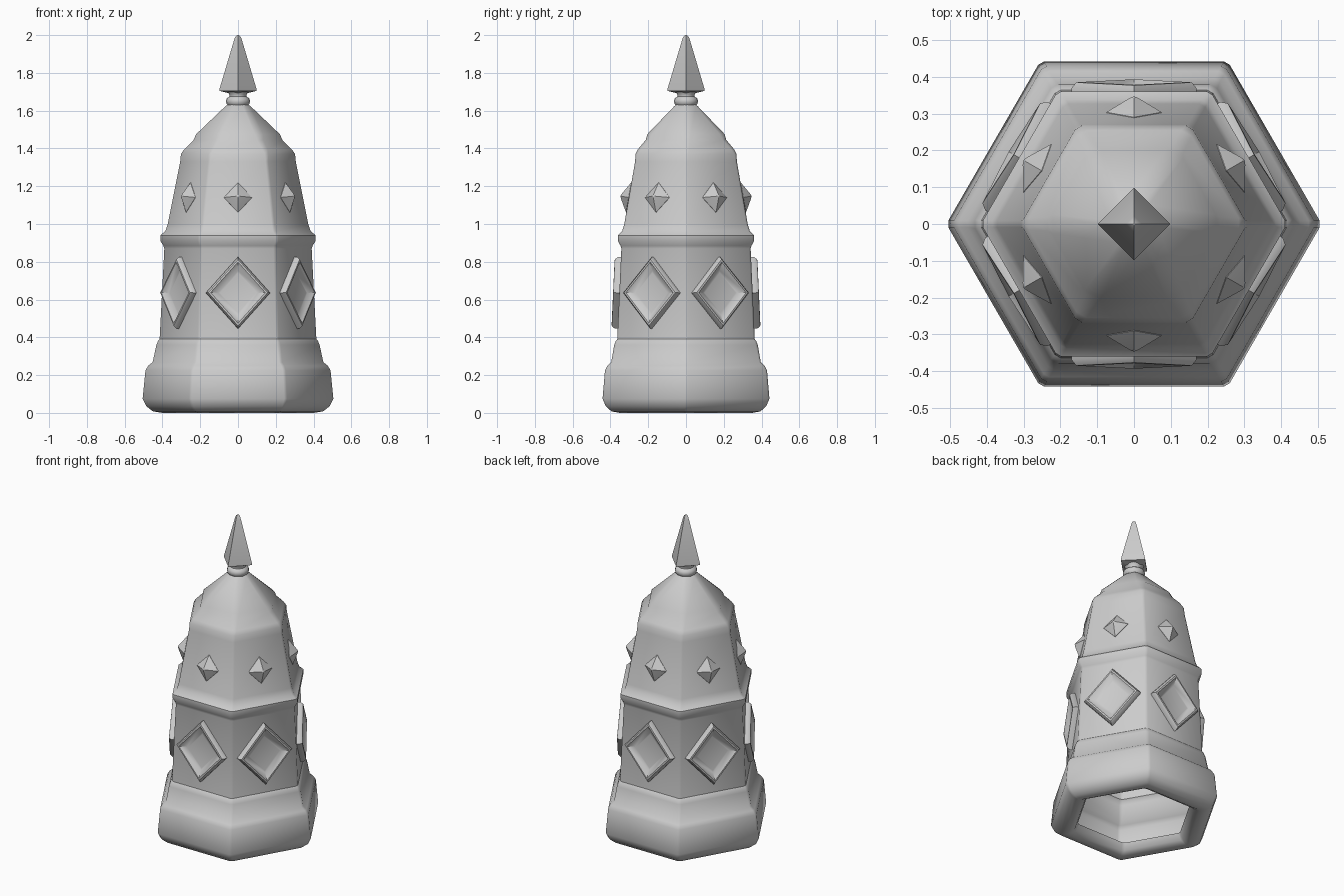
import bpy, bmesh, math
from mathutils import Matrix, Vector

cube = bpy.data.objects.get("Cube")
if cube:
    bpy.data.objects.remove(cube, do_unlink=True)

stone = bpy.data.materials.new("pale grey stone")
stone.use_nodes = True
grey = (0.6, 0.6, 0.6, 1)
stone.diffuse_color = grey
stone.node_tree.nodes["Principled BSDF"].inputs["Base Color"].default_value = grey


def finish(name, bm, angle):
    bmesh.ops.recalc_face_normals(bm, faces=bm.faces)
    mesh = bpy.data.meshes.new(name)
    bm.to_mesh(mesh)
    bm.free()
    mesh.materials.append(stone)
    obj = bpy.data.objects.new(name, mesh)
    bpy.context.collection.objects.link(obj)
    bpy.ops.object.select_all(action="DESELECT")
    obj.select_set(True)
    bpy.context.view_layer.objects.active = obj
    bpy.ops.object.shade_smooth_by_angle(angle=math.radians(angle))
    return obj


def loft(bm, rings, cap_end=False):
    """Join successive rings of points with quads."""
    loops = [[bm.verts.new(p) for p in ring] for ring in rings]
    for low, high in zip(loops, loops[1:]):
        for i in range(len(low)):
            j = (i + 1) % len(low)
            bm.faces.new((low[i], low[j], high[j], high[i]))
    if cap_end:
        bm.faces.new(loops[-1])


def hex_ring(corner, flat, z):
    """Hexagon with narrow chamfered corners."""
    half = max((flat / math.cos(math.pi / 6) - corner) * math.sqrt(3), 0.009)
    return [Matrix.Rotation(k * math.pi / 3, 3, "Z") @ Vector((corner, s * half, z))
            for k in range(6) for s in (-1, 1)]


def round_ring(radius, z, sides):
    return [(radius * math.cos(2 * math.pi * i / sides),
             radius * math.sin(2 * math.pi * i / sides), z) for i in range(sides)]


def tower_part(name, profile, cap=False):
    bm = bmesh.new()
    loft(bm, [hex_ring(*p) for p in profile], cap)
    return finish(name, bm, 40)


# Hollow plinth with a rolled lower lip: corner radius, flat radius, height
tower_part("plinth", [
    (0.34, 0.295, 0.06), (0.36, 0.312, 0.02), (0.40, 0.346, 0.0), (0.45, 0.39, 0.008),
    (0.485, 0.42, 0.035), (0.505, 0.438, 0.075), (0.49, 0.426, 0.225),
    (0.475, 0.413, 0.25), (0.452, 0.395, 0.268), (0.432, 0.38, 0.36),
    (0.424, 0.372, 0.38), (0.415, 0.36, 0.39)])

# Body, moulding and stepped roof
tower_part("tower_body", [
    (0.415, 0.36, 0.39), (0.39, 0.338, 0.87), (0.395, 0.343, 0.885),
    (0.411, 0.358, 0.91), (0.411, 0.358, 0.94), (0.385, 0.338, 0.962),
    (0.372, 0.325, 1.0), (0.306, 0.268, 1.33), (0.302, 0.267, 1.37),
    (0.285, 0.255, 1.395), (0.235, 0.213, 1.445), (0.222, 0.205, 1.475),
    (0.065, 0.058, 1.625), (0.05, 0.045, 1.635)], True)

# Finial: turned collar and four-sided spike
bm = bmesh.new()
loft(bm, [round_ring(r, z, 16) for r, z in
          [(0.045, 1.62), (0.06, 1.635), (0.064, 1.65), (0.06, 1.665),
           (0.045, 1.675), (0.045, 1.685), (0.06, 1.705)]], True)
finish("finial_collar", bm, 50)
bm = bmesh.new()
loft(bm, [round_ring(r, z, 4) for r, z in
          [(0.04, 1.69), (0.098, 1.705), (0.098, 1.715), (0.022, 1.97),
           (0.015, 1.99), (0.004, 2.0)]], True)
finish("finial_spike", bm, 40)


def wall_ornament(name, layers, z, flat, lean, angle):
    """Lozenge built of (half width, half height, projection) layers on a wall."""
    for k in range(6):
        bm = bmesh.new()
        loft(bm, [[(w, -d, 0), (0, -d, h), (-w, -d, 0), (0, -d, -h)]
                  for w, h, d in layers], True)
        bm.transform(Matrix.Rotation(k * math.pi / 3, 4, "Z")
                     @ Matrix.Translation((0, -flat, z))
                     @ Matrix.Rotation(lean, 4, "X"))
        finish(f"{name}_{k + 1}", bm, angle)


# Large framed lozenges on the lower walls, small pointed studs above
wall_ornament("framed_lozenge",
              [(0.17, 0.19, -0.01), (0.17, 0.19, 0.02), (0.157, 0.176, 0.036),
               (0.145, 0.162, 0.037), (0.105, 0.118, 0.014), (0.095, 0.106, 0.012)],
              0.635, 0.349, -0.046, 40)
wall_ornament("pointed_stud",
              [(0.077, 0.082, -0.01), (0.075, 0.08, 0.003), (0.012, 0.013, 0.042),
               (0.002, 0.002, 0.046)], 1.14, 0.301, -0.171, 30)
